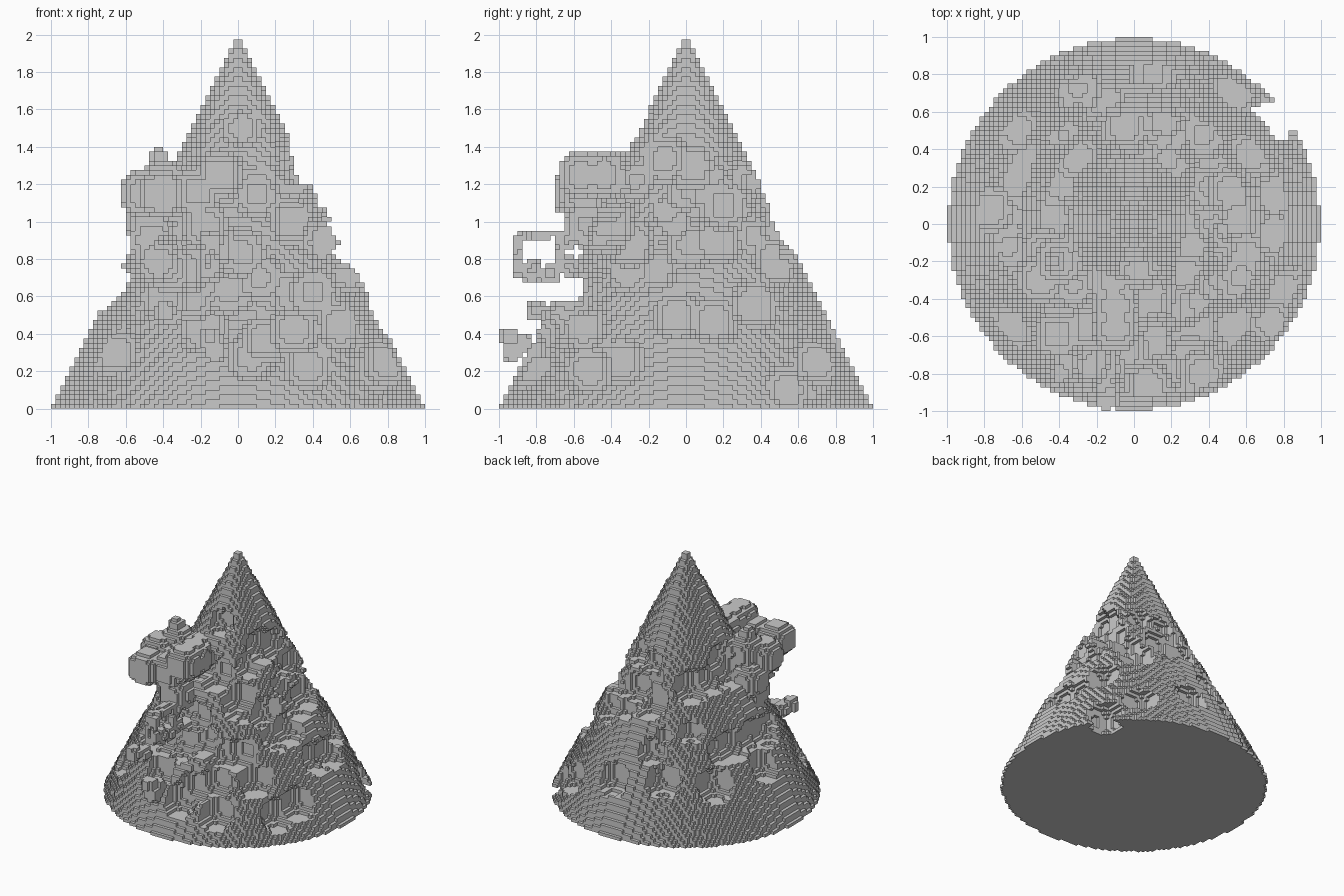
import bpy
import math
import random

random.seed(4)

HALF = 40               # cells from the axis to the rim
CELL = 1 / HALF
LAYERS = 79
cells = set()


def centre(c):
    return ((c[0] + .5) * CELL, (c[1] + .5) * CELL, (c[2] + .5) * CELL)


def ball(p, radius, power=2.6):
    """Cells inside a slightly squared ball."""
    lo = [math.floor((v - radius) / CELL) for v in p]
    span = range(math.ceil(2 * radius / CELL) + 2)
    return {c for c in ((lo[0] + a, lo[1] + b, lo[2] + d)
                        for a in span for b in span for d in span)
            if c[2] >= 0 and sum(abs(u - v) ** power for u, v in
                                 zip(centre(c), p)) <= radius ** power}


def on_slope(x, y):
    """Point on the cone surface over a plan position."""
    return (x, y, max(0, 2 - 2 * math.hypot(x, y)))


def on_front(x, z):
    """Point on the front half of the cone at a height."""
    return (x, -math.sqrt(max(0, (1 - z / 2) ** 2 - x * x)), z)


# Stepped cone
for k in range(LAYERS):
    limit = HALF - .28 - k / 2
    for i in range(-HALF, HALF):
        for j in range(-HALF, HALF):
            if math.hypot(i + .5, j + .5) <= limit:
                cells.add((i, j, k))

# Round hollows placed by plan position
plan_hollows = [
    (-.3, .72), (.1, .8), (.53, .7), (-.62, .5), (-.63, .25), (.13, .48),
    (.37, .48), (.62, .37), (.52, .17), (.75, .15), (-.77, .08), (.75, -.05),
    (.6, -.17), (.47, -.3), (-.67, -.12), (.3, -.4), (.73, -.52),
    (.55, -.55), (.15, -.8), (.3, -.73), (.41, .2), (.31, -.12), (-.3, .35),
    (-.3, -.55), (-.13, -.55), (-.18, -.77), (-.07, -.4), (-.65, -.55),
    (.56, .02), (-.05, .52), (.35, .03), (-.67, .04), (.8, -.35),
]
for x, y in plan_hollows:
    cells -= ball(on_slope(x, y), .13)

# Round hollows on the front, placed by height
front_hollows = [
    (-.05, .63), (.12, .7), (.3, .62), (-.37, .75), (-.25, .6), (.02, .83),
    (.1, 1.15), (-.4, .6), (.4, .62), (-.12, 1.25), (.07, .28), (.37, .23),
]
for x, z in front_hollows:
    cells -= ball(on_front(x, z), .13)
cells -= ball(on_front(.02, 1.5), .1)

# Notch through the rim
cells -= ball((.73, .54, .1), .13)

# Scattered hollows around the middle
for n in range(44):
    angle = random.uniform(0, math.tau)
    reach = random.uniform(.36, .7)
    p = on_slope(reach * math.cos(angle), reach * math.sin(angle))
    cells -= ball(p, random.uniform(.07, .12))

# Lumps that grow out of the upper front right slope
lumps = [
    (-.12, -.3, 1.25), (-.1, -.43, 1.25), (-.1, -.56, 1.25),
    (-.22, -.55, 1.16), (-.4, -.2, 1.2), (-.5, -.3, 1.15),
    (-.41, -.59, 1.15), (-.33, -.32, 1.12), (-.48, -.15, 1),
    (-.46, -.18, .9), (-.18, -.53, .98),
]
for p in lumps:
    cells |= ball(p, .12, 3)
for p in lumps:
    for n in range(2):
        q = [v + random.uniform(-.08, .08) for v in p]
        cells |= ball(q, .04)
cells |= ball((-.42, -.2, 1.34), .05)

# Thin fragments standing off the lower front
for p in [(-.39, -.8, .52), (-.36, -.73, .5), (-.15, -.94, .38),
          (-.12, -.93, .31), (-.13, -.87, .35), (-.14, -.64, .9),
          (-.14, -.62, .76), (-.14, -.72, .72), (-.14, -.82, .74)]:
    cells |= ball(p, .055)

# Broken hollow shell on the front
shell = (-.14, -.79, .82)
ring = ball(shell, .14, 4) - ball(shell, .09, 4)
cells |= {c for c in ring if abs(centre(c)[0] - shell[0]) < .05
          and random.random() < .8}

# Skin every exposed cell side with a square
index, faces = {}, []
for c in sorted(cells):
    for axis in range(3):
        for side in (0, 1):
            near = list(c)
            near[axis] += 2 * side - 1
            if tuple(near) in cells:
                continue
            u, v = (axis + 1) % 3, (axis + 2) % 3
            quad = []
            for a, b in ((0, 0), (1, 0), (1, 1), (0, 1)):
                corner = list(c)
                corner[axis] += side
                corner[u] += a
                corner[v] += b
                quad.append(index.setdefault(tuple(corner), len(index)))
            faces.append(quad if side else quad[::-1])

old = bpy.data.objects.get("Cube")
if old:
    bpy.data.objects.remove(old, do_unlink=True)

mesh = bpy.data.meshes.new("blocky_cone")
mesh.from_pydata([[v * CELL for v in p] for p in index], [], faces)
mesh.update()
cone = bpy.data.objects.new("blocky_cone", mesh)
bpy.context.scene.collection.objects.link(cone)

# Plain grey
grey = bpy.data.materials.new("plain_grey")
grey.use_nodes = True
colour = (.59, .59, .59, 1)
grey.diffuse_color = colour
grey.node_tree.nodes["Principled BSDF"].inputs["Base Color"].default_value = colour
mesh.materials.append(grey)
